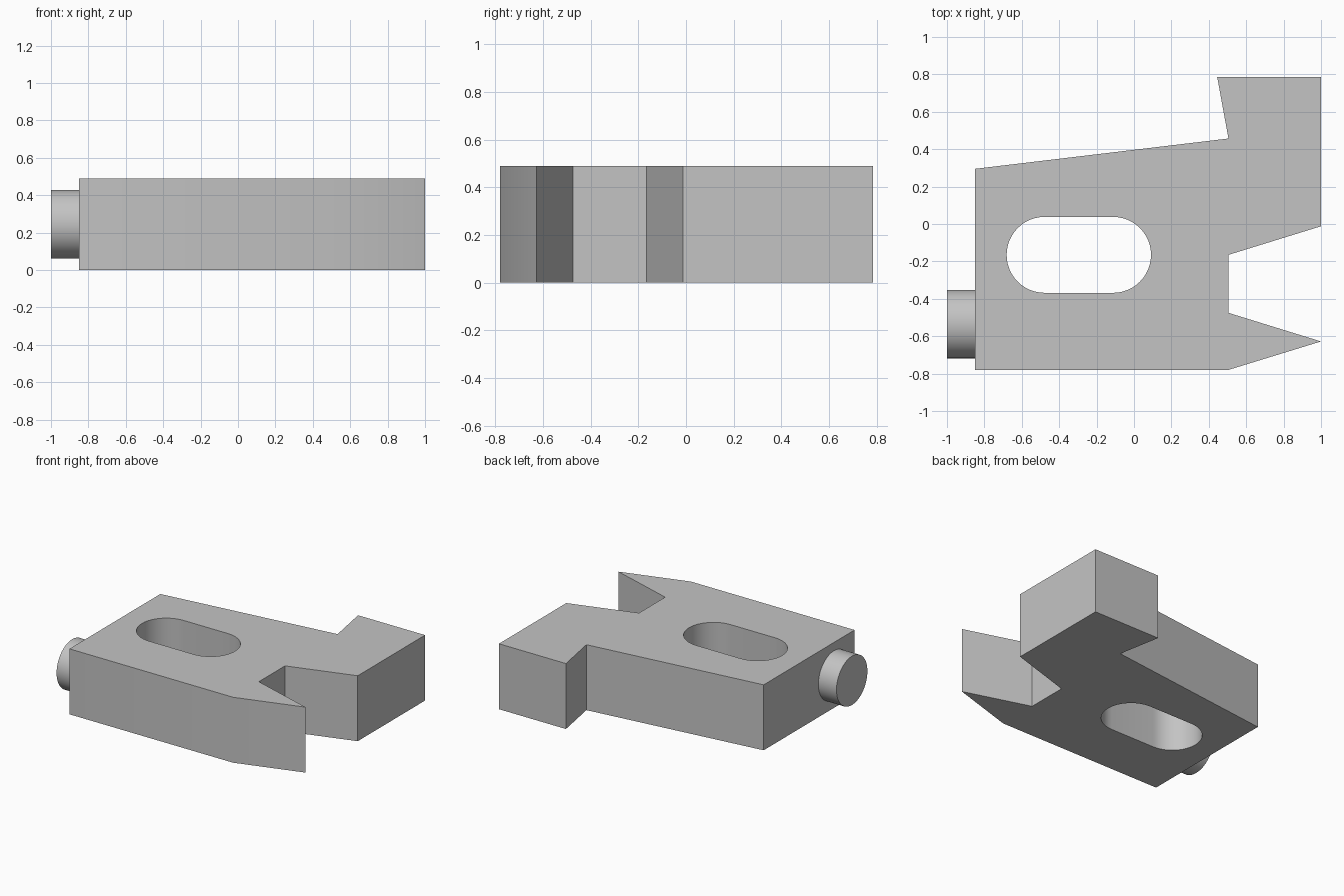
import bpy, bmesh
from math import pi, cos, sin, radians

cube = bpy.data.objects.get("Cube")
if cube:
    bpy.data.objects.remove(cube, do_unlink=True)

HEIGHT = 0.49

metal = bpy.data.materials.new("plain grey")
metal.use_nodes = True
grey = (0.55, 0.55, 0.55, 1)
metal.diffuse_color = grey
metal.node_tree.nodes["Principled BSDF"].inputs["Base Color"].default_value = grey


def prism(name, outline, z0, z1):
    """Extrude a flat outline (counter-clockwise x, y) from z0 to z1."""
    bm = bmesh.new()
    base = bm.faces.new([bm.verts.new((x, y, z0)) for x, y in outline])
    top = bmesh.ops.extrude_face_region(bm, geom=[base])["geom"]
    bmesh.ops.translate(bm, vec=(0, 0, z1 - z0),
                        verts=[v for v in top if isinstance(v, bmesh.types.BMVert)])
    bmesh.ops.recalc_face_normals(bm, faces=bm.faces)
    mesh = bpy.data.meshes.new(name)
    bm.to_mesh(mesh)
    bm.free()
    mesh.materials.append(metal)
    obj = bpy.data.objects.new(name, mesh)
    bpy.context.collection.objects.link(obj)
    return obj


def smooth(obj):
    bpy.ops.object.select_all(action="DESELECT")
    obj.select_set(True)
    bpy.context.view_layer.objects.active = obj
    bpy.ops.object.shade_smooth_by_angle(angle=radians(30))


# Plate with a pointed front jaw, a notch and a hooked back jaw
body = prism("body_plate", [
    (-0.85, -0.78), (0.505, -0.78), (1, -0.628), (0.505, -0.475),
    (0.505, -0.165), (1, -0.012), (1, 0.785), (0.445, 0.785),
    (0.505, 0.457), (-0.85, 0.295)], 0, HEIGHT)

# Rounded slot through the plate
slot_x, slot_y, slot_r, half = -0.295, -0.165, 0.203, 0.183
slot = []
for side, start in ((1, -pi / 2), (-1, pi / 2)):
    for i in range(25):
        a = start + pi * i / 24
        slot.append((slot_x + side * half + slot_r * cos(a), slot_y + slot_r * sin(a)))
cutter = prism("slot_cutter", slot, -0.1, HEIGHT + 0.1)
cut = body.modifiers.new("slot", "BOOLEAN")
cut.operation = "DIFFERENCE"
cut.solver = "EXACT"
cut.object = cutter

# Bake the slot so the cutter can go
bpy.context.view_layer.objects.active = body
bpy.ops.object.modifier_apply(modifier=cut.name)
bpy.data.objects.remove(cutter, do_unlink=True)
smooth(body)

# Round stub on the right end
bpy.ops.mesh.primitive_cylinder_add(vertices=64, radius=0.183, depth=0.15,
                                    location=(-0.925, -0.535, HEIGHT / 2),
                                    rotation=(0, pi / 2, 0))
stub = bpy.context.object
stub.name = "side_stub"
stub.data.materials.append(metal)
smooth(stub)
